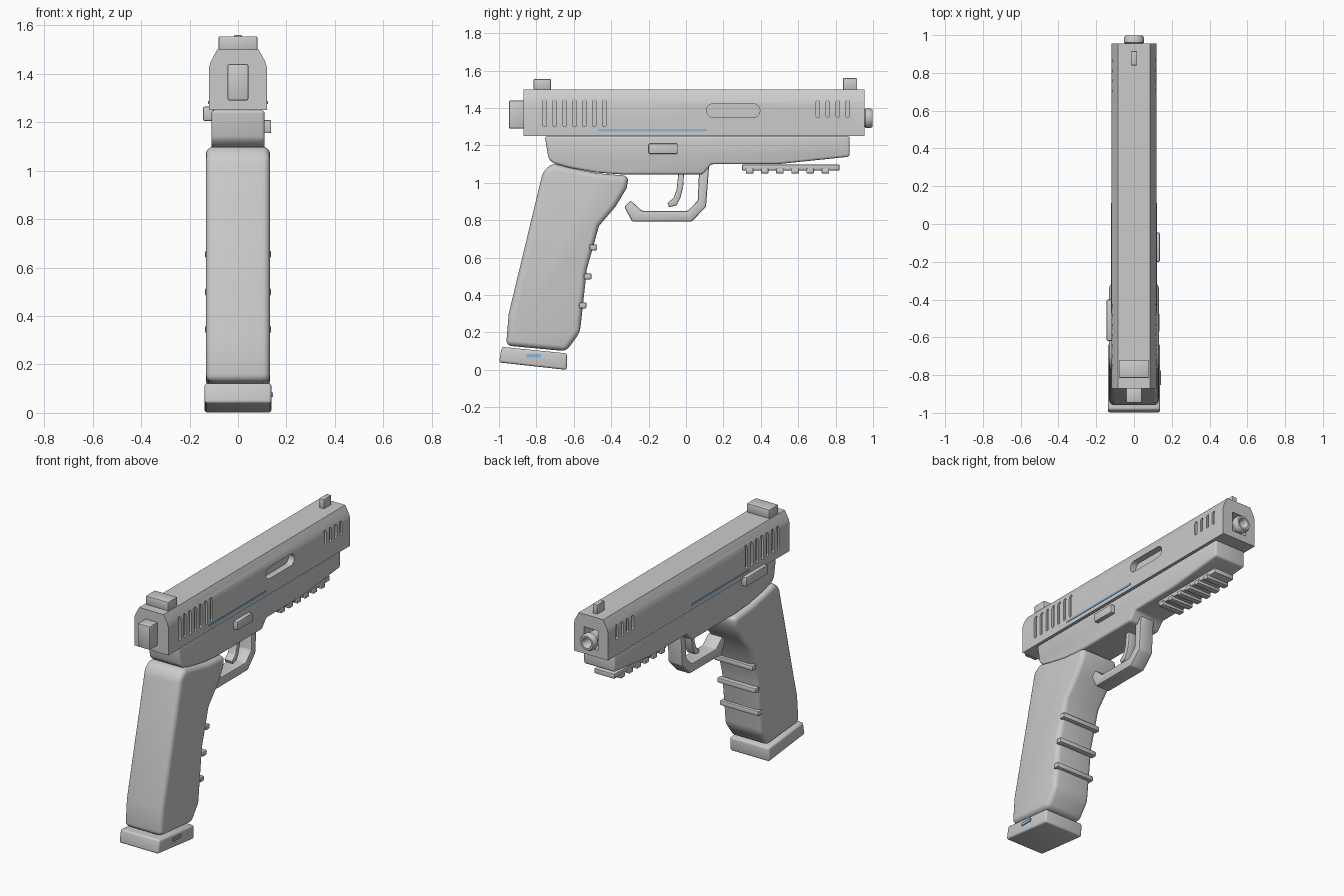
import bpy, bmesh, math
from mathutils import Vector

if "Cube" in bpy.data.objects:
    bpy.data.objects.remove(bpy.data.objects["Cube"])


def material(name, rgb):
    m = bpy.data.materials.new(name)
    m.diffuse_color = (*rgb, 1)
    m.use_nodes = True
    m.node_tree.nodes["Principled BSDF"].inputs["Base Color"].default_value = m.diffuse_color
    return m


GREY = material("grey", (0.6, 0.6, 0.6))
BLUE = material("blue", (0.25, 0.48, 0.7))


def add_prism(bm, pts, x0, x1):
    """Extrude a (y, z) outline from x0 to x1."""
    f = bm.faces.new([bm.verts.new((x0, y, z)) for y, z in pts])
    r = bmesh.ops.extrude_face_region(bm, geom=[f])
    vs = [v for v in r["geom"] if isinstance(v, bmesh.types.BMVert)]
    bmesh.ops.translate(bm, vec=(x1 - x0, 0, 0), verts=vs)


def finish(name, bm, mat=GREY, bevel=0, segs=2, cutter=None):
    bmesh.ops.recalc_face_normals(bm, faces=bm.faces)
    me = bpy.data.meshes.new(name)
    bm.to_mesh(me)
    bm.free()
    me.materials.append(mat)
    ob = bpy.data.objects.new(name, me)
    bpy.context.collection.objects.link(ob)
    if cutter:
        m = ob.modifiers.new("cut", "BOOLEAN")
        m.operation, m.object = "DIFFERENCE", cutter
    if bevel:
        m = ob.modifiers.new("bevel", "BEVEL")
        m.width, m.segments, m.limit_method = bevel, segs, "ANGLE"
        m.angle_limit = math.radians(25)
    bpy.ops.object.select_all(action="DESELECT")
    bpy.context.view_layer.objects.active = ob
    ob.select_set(True)
    if ob.modifiers:
        bpy.ops.object.convert(target="MESH")
    bpy.ops.object.shade_smooth_by_angle(angle=math.radians(35))
    return ob


def prism(name, pts, x0, x1, **kw):
    bm = bmesh.new()
    add_prism(bm, pts, x0, x1)
    return finish(name, bm, **kw)


def rect(y0, y1, z0, z1):
    return [(y0, z0), (y1, z0), (y1, z1), (y0, z1)]


def box(name, x0, x1, y0, y1, z0, z1, **kw):
    return prism(name, rect(y0, y1, z0, z1), x0, x1, **kw)


def stadium(y0, y1, z0, z1, n=6):
    """Rounded slot outline."""
    r = min(y1 - y0, z1 - z0) / 2
    pts = []
    for i in range(4):
        cy = y1 - r if i in (0, 3) else y0 + r
        cz = z1 - r if i < 2 else z0 + r
        for k in range(n + 1):
            a = math.pi / 2 * (i + k / n)
            p = (cy + r * math.cos(a), cz + r * math.sin(a))
            if not pts or (Vector(p) - Vector(pts[-1])).length > 1e-4:
                pts.append(p)
    if (Vector(pts[0]) - Vector(pts[-1])).length < 1e-4:
        pts.pop()
    return pts


# Cutters: grip serrations, ejection port, muzzle opening
bm = bmesh.new()
slots = [(-0.755 + 0.053 * i, 1.30, 1.45) for i in range(7)]
slots += [(0.705 + 0.053 * i, 1.35, 1.44) for i in range(4)]
for y, z0, z1 in slots:
    for s in (-1, 1):
        add_prism(bm, stadium(y - 0.01, y + 0.01, z0, z1), s * 0.108, s * 0.2)
add_prism(bm, stadium(0.11, 0.395, 1.35, 1.423), 0.08, 0.2)
add_prism(bm, rect(0.87, 1.1, 1.295, 1.42), -0.05, 0.05)
cutter = finish("slide_cutter", bm)
cutter.hide_render = True

# Slide: chamfered cross-section extruded along y
bm = bmesh.new()
section = [(-0.12, 1.25), (0.12, 1.25), (0.12, 1.425), (0.113, 1.45),
           (0.086, 1.50), (-0.086, 1.50), (-0.113, 1.45), (-0.12, 1.425)]
f = bm.faces.new([bm.verts.new((x, -0.87, z)) for x, z in section])
r = bmesh.ops.extrude_face_region(bm, geom=[f])
bmesh.ops.translate(bm, vec=(0, 1.825, 0),
                    verts=[v for v in r["geom"] if isinstance(v, bmesh.types.BMVert)])
finish("slide", bm, cutter=cutter)
bpy.data.objects.remove(cutter)

# Barrel: lathe outline (radius, y) with a hollow bore
bm = bmesh.new()
outline = [(0.0, 0.86), (0.045, 0.86), (0.045, 0.955), (0.053, 0.96), (0.053, 0.985),
           (0.045, 0.998), (0.033, 0.998), (0.028, 0.99), (0.028, 0.90), (0.0, 0.90)]
vs = [bm.verts.new((r, y, 1.345)) for r, y in outline]
es = [bm.edges.new(p) for p in zip(vs, vs[1:])]
bmesh.ops.spin(bm, geom=vs + es, cent=(0, 0, 1.345), axis=(0, 1, 0),
               angle=2 * math.pi, steps=24)
bmesh.ops.remove_doubles(bm, verts=bm.verts, dist=1e-4)
finish("barrel", bm)

# Slide fittings
box("rear_block", -0.043, 0.043, -0.947, -0.86, 1.29, 1.44, bevel=0.008)
box("rear_sight", -0.08, 0.08, -0.815, -0.722, 1.497, 1.555, bevel=0.006)
box("front_sight", -0.017, 0.017, 0.84, 0.915, 1.497, 1.56, bevel=0.005)
for s, side in ((-1, "left"), (1, "right")):
    box(side + "_slide_stripe", s * 0.118, s * 0.123, -0.47, 0.11, 1.275, 1.288, mat=BLUE)

# Frame and controls
prism("frame", [(-0.755, 1.25), (-0.735, 1.13), (-0.71, 1.105), (-0.62, 1.08),
                (-0.48, 1.055), (-0.34, 1.045), (0.09, 1.045), (0.135, 1.10), (0.49, 1.10),
                (0.875, 1.14), (0.875, 1.25)], -0.11, 0.11, bevel=0.013, segs=3)
box("slide_release", 0.10, 0.137, -0.2, -0.045, 1.155, 1.21, bevel=0.006)
box("left_lever", -0.145, -0.10, -0.62, -0.40, 1.205, 1.265, bevel=0.008)

# Grip with finger ribs
prism("grip", [(-0.715, 1.105), (-0.62, 1.08), (-0.48, 1.052), (-0.305, 1.037), (-0.318, 0.97),
               (-0.375, 0.875), (-0.465, 0.77), (-0.53, 0.54), (-0.567, 0.20),
               (-0.64, 0.10), (-0.962, 0.13), (-0.948, 0.30), (-0.765, 1.06)],
      -0.132, 0.132, bevel=0.03, segs=4)
for i, (y, z) in enumerate([(-0.495, 0.655), (-0.525, 0.50), (-0.552, 0.345)]):
    box(f"grip_rib_{i + 1}", -0.136, 0.136, y - 0.02, y + 0.02, z - 0.016, z + 0.016, bevel=0.007)

# Magazine base with coloured mark
prism("magazine_base", [(-1.0, 0.04), (-0.985, 0.123), (-0.635, 0.088), (-0.638, 0.0)],
      -0.138, 0.138, bevel=0.012, segs=3)
box("base_mark", 0.136, 0.144, -0.852, -0.775, 0.065, 0.084, mat=BLUE)

# Trigger guard and trigger
prism("trigger_guard", [(0.125, 1.11), (0.107, 0.872), (0.03, 0.793), (-0.288, 0.793),
                        (-0.33, 0.872), (-0.295, 0.905), (-0.235, 0.85), (0.01, 0.85),
                        (0.063, 0.905), (0.07, 1.07)], -0.05, 0.05, bevel=0.008)
prism("trigger", [(-0.04, 1.06), (-0.05, 0.965), (-0.065, 0.92), (-0.10, 0.892),
                  (-0.09, 0.87), (-0.05, 0.88), (-0.03, 0.92), (-0.015, 0.98),
                  (-0.01, 1.06)], -0.028, 0.028, bevel=0.005)

# Accessory rail and its teeth
box("rail", -0.07, 0.07, 0.30, 0.82, 1.067, 1.097, bevel=0.003)
for i in range(6):
    y = 0.34 + 0.081 * i
    box(f"rail_tooth_{i + 1}", -0.08, 0.08, y - 0.02, y + 0.02, 1.05, 1.077, bevel=0.005)
